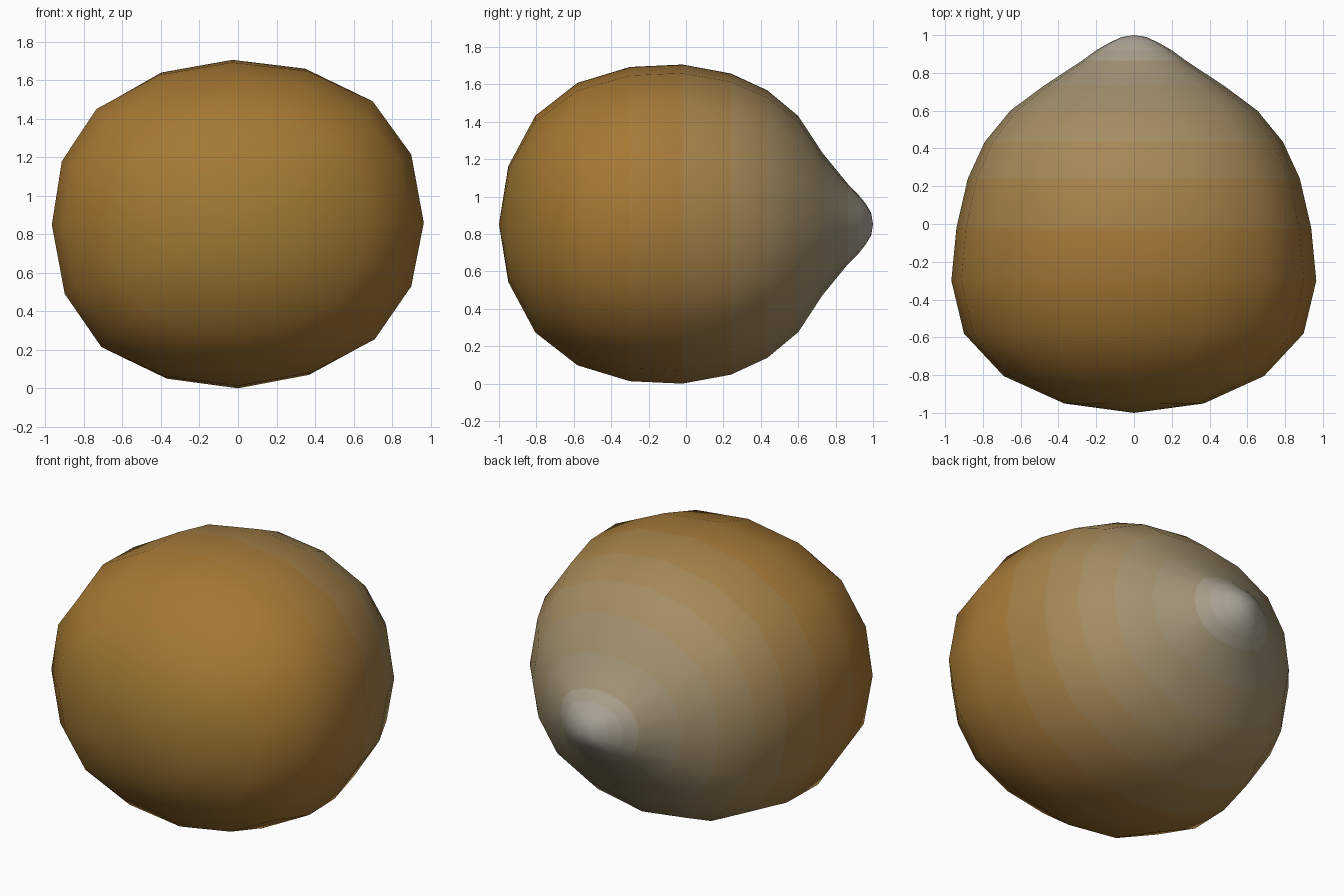
import bpy, bmesh

if "Cube" in bpy.data.objects:
    bpy.data.objects.remove(bpy.data.objects["Cube"])

CZ = 0.853
# rings along the length: y, half width, half height
RINGS = [(-0.95, 0.37, 0.31), (-0.805, 0.69, 0.58), (-0.58, 0.90, 0.755),
         (-0.30, 0.967, 0.84), (-0.02, 0.94, 0.853), (0.24, 0.88, 0.805),
         (0.435, 0.79, 0.715), (0.60, 0.655, 0.578), (0.73, 0.48, 0.38),
         (0.865, 0.275, 0.215), (0.92, 0.20, 0.16), (0.96, 0.13, 0.11),
         (0.99, 0.065, 0.06)]
# slightly irregular sixteen-sided cross-section, read from the front
SECTION = [(0.965, 0.86), (0.90, 1.22), (0.70, 1.50), (0.36, 1.66),
           (-0.03, 1.706), (-0.41, 1.64), (-0.735, 1.46), (-0.915, 1.185),
           (-0.967, 0.85), (-0.90, 0.485), (-0.71, 0.205), (-0.38, 0.05),
           (0, 0), (0.38, 0.07), (0.71, 0.245), (0.90, 0.525)]
UNIT = [(x / 0.967, (z - CZ) / CZ) for x, z in SECTION]

# colour along the length, from brown body to grey tip (y, sRGB)
STOPS = [(-1.0, (160, 122, 56)), (-0.6, (165, 118, 52)), (-0.1, (165, 122, 62)),
         (0.45, (163, 138, 94)), (0.8, (160, 146, 118)), (1.0, (178, 172, 162))]


def colour_at(y):
    for (a, ca), (b, cb) in zip(STOPS, STOPS[1:]):
        if y <= b:
            t = (y - a) / (b - a)
            return [((p + (q - p) * t) / 255) ** 2.2 for p, q in zip(ca, cb)] + [1]


# body lofted through the rings, closed by a pole at each end
bm = bmesh.new()
loops = [[bm.verts.new((u * rx, y, CZ + v * rz)) for u, v in UNIT]
         for y, rx, rz in RINGS]
front_pole = bm.verts.new((0, -1, CZ))
tip = bm.verts.new((0, 1, CZ))
n = len(UNIT)
for i in range(n):
    j = (i + 1) % n
    bm.faces.new((front_pole, loops[0][j], loops[0][i])).material_index = 0
    for k, (a, b) in enumerate(zip(loops, loops[1:])):
        bm.faces.new((a[i], a[j], b[j], b[i])).material_index = k + 1
    bm.faces.new((tip, loops[-1][i], loops[-1][j])).material_index = len(RINGS)
bmesh.ops.recalc_face_normals(bm, faces=bm.faces)
for f in bm.faces:
    f.smooth = True

mesh = bpy.data.meshes.new("pointed_body")
bm.to_mesh(mesh)
bm.free()

# one colour step per band
ys = [-1] + [r[0] for r in RINGS] + [1]
for k, (a, b) in enumerate(zip(ys, ys[1:])):
    mat = bpy.data.materials.new(f"band_{k}")
    mat.diffuse_color = colour_at((a + b) / 2)
    mat.use_nodes = True
    mat.node_tree.nodes["Principled BSDF"].inputs["Base Color"].default_value = mat.diffuse_color
    mesh.materials.append(mat)

body = bpy.data.objects.new("pointed_body", mesh)
bpy.context.collection.objects.link(body)
